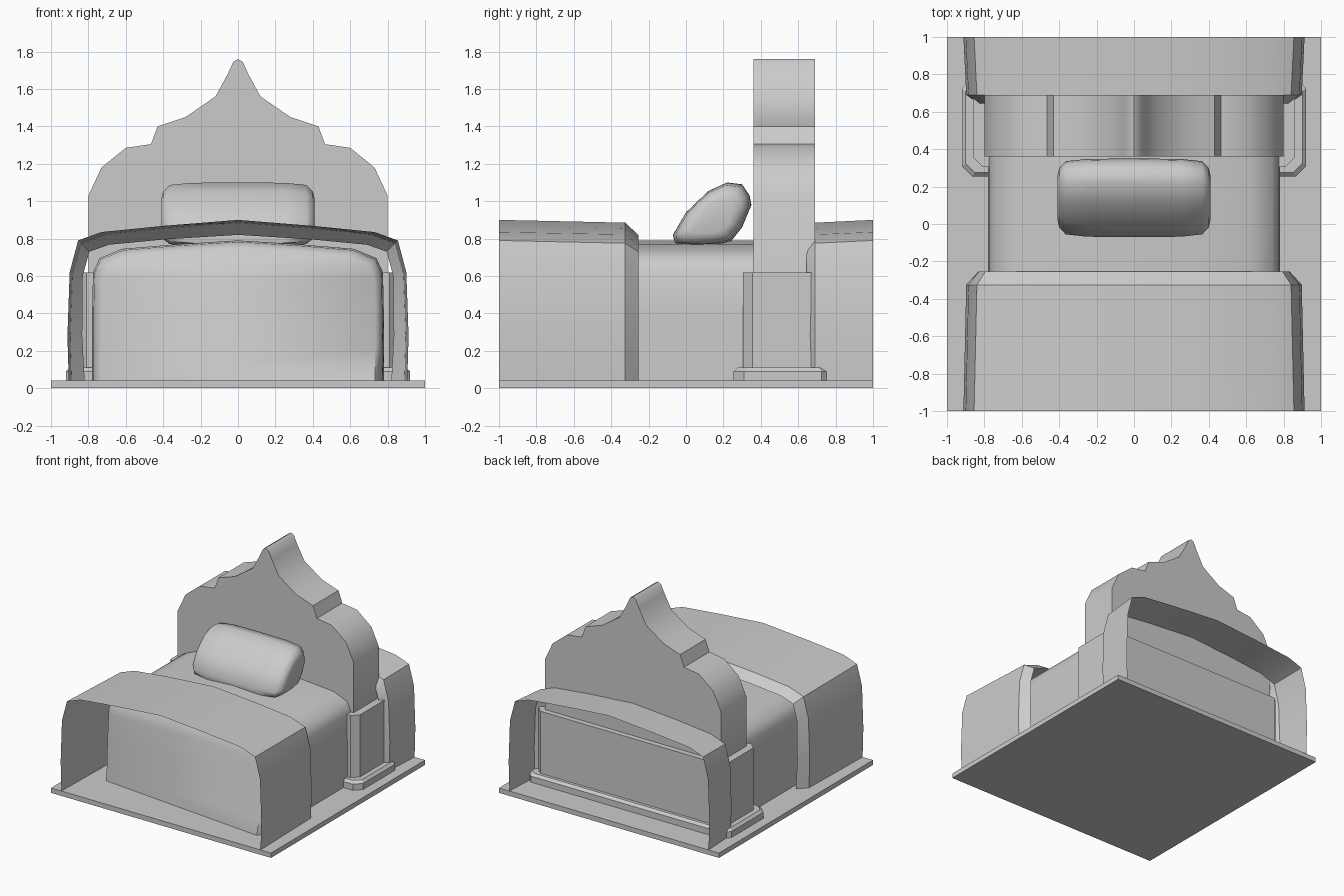
import bpy, bmesh, math

if "Cube" in bpy.data.objects:
    bpy.data.objects.remove(bpy.data.objects["Cube"])


def mirror(half):
    """Full outline from its right half (listed top/front first)."""
    left = [(-x, v) for x, v in reversed(half) if x > 0]
    return left + half


def loft(name, rings, closed=True, caps=(True, True), angle=35):
    """Skin a series of equal-length rings of 3D points."""
    bm = bmesh.new()
    vs = [[bm.verts.new(p) for p in r] for r in rings]
    n = len(rings[0])
    for a, b in zip(vs, vs[1:]):
        for i in range(n if closed else n - 1):
            j = (i + 1) % n
            bm.faces.new((a[i], a[j], b[j], b[i]))
    for ring, use in ((vs[0], caps[0]), (vs[-1], caps[1])):
        if use:
            # cap is filled in rows between opposite outline points
            for i in range((n - 1) // 2):
                quad = [ring[i], ring[i + 1], ring[n - 2 - i], ring[n - 1 - i]]
                bm.faces.new(list(dict.fromkeys(quad)))
    bmesh.ops.recalc_face_normals(bm, faces=bm.faces)
    me = bpy.data.meshes.new(name)
    bm.to_mesh(me)
    bm.free()
    ob = bpy.data.objects.new(name, me)
    bpy.context.collection.objects.link(ob)
    bpy.context.view_layer.objects.active = ob
    ob.select_set(True)
    bpy.ops.object.shade_smooth_by_angle(angle=math.radians(angle))
    ob.select_set(False)
    return ob


def along_y(outline, y):
    return [(x, y, z) for x, z in outline]


def along_z(outline, z):
    return [(x, y, z) for x, y in outline]


# base plate
bpy.ops.mesh.primitive_cube_add(size=1, location=(0, 0, 0.02))
plate = bpy.context.object
plate.name = "base_plate"
plate.scale = (2, 2, 0.04)
plate.select_set(False)

# headboard with stepped, pointed crest
crest = mirror([(0, 1.76), (0.025, 1.745), (0.055, 1.68), (0.12, 1.56),
                (0.28, 1.45), (0.43, 1.40), (0.465, 1.305), (0.60, 1.285),
                (0.73, 1.18), (0.80, 1.03), (0.80, 0.04)])
loft("headboard", [along_y(crest, 0.36), along_y(crest, 0.69)])


# chamfered plinth and pedestal around the headboard
def footprint(x, y0, y1, c):
    return mirror([(x - c, y0), (x, y0 + c), (x, y1 - c), (x - c, y1)])


wide = footprint(0.92, 0.255, 0.78, 0.055)
loft("plinth", [along_z(wide, 0.04), along_z(wide, 0.09),
                along_z(footprint(0.90, 0.275, 0.76, 0.05), 0.11)], angle=20)
post = footprint(0.86, 0.305, 0.735, 0.05)
loft("pedestal", [along_z(post, 0.04), along_z(post, 0.62)], angle=20)

# mattress with a domed top and a draped, flared front
bed = mirror([(0, 0.79), (0.32, 0.77), (0.62, 0.745), (0.74, 0.695),
              (0.775, 0.62), (0.78, 0.40), (0.78, 0.22), (0.78, 0.04)])


def drape(y, s):
    ring = []
    for x, z in bed:
        low = max(0, 1 - z / 0.6)
        ring.append((x * s, y - low * (0.10 + 0.10 * x), 0.04 + (z - 0.04) * s))
    return ring


loft("mattress", [along_y(bed, 0.5), along_y(bed, -0.48), drape(-0.58, 0.99),
                  drape(-0.64, 0.94)], closed=False, angle=60)

# thin arched blankets, open at the plate edge and pinched at the inner rim
outer = mirror([(0, 0.90), (0.40, 0.868), (0.73, 0.835), (0.855, 0.79),
                (0.90, 0.62), (0.912, 0.28), (0.905, 0.04)])
inner = mirror([(0, 0.885), (0.40, 0.855), (0.71, 0.822), (0.84, 0.775),
                (0.885, 0.61), (0.897, 0.28), (0.89, 0.04)])
rim = mirror([(0, 0.82), (0.40, 0.795), (0.69, 0.767), (0.795, 0.73),
              (0.83, 0.60), (0.833, 0.28), (0.82, 0.04)])
for name, ys in (("front_blanket", (-1, -0.325, -0.255)),
                 ("back_blanket", (1, 0.69, 0.645))):
    loft(name, [along_y(o, y) for o, y in zip((outer, inner, rim), ys)],
         closed=False, caps=(False, False))

# pillow leaning back towards the headboard
side = [(-0.07, 0.82), (-0.06, 0.775), (0.03, 0.76), (0.15, 0.765),
        (0.24, 0.785), (0.30, 0.86), (0.35, 0.98), (0.34, 1.03),
        (0.30, 1.09), (0.22, 1.10), (0.12, 1.055), (0.0, 0.94)]
cy, cz = 0.14, 0.91
rings = []
for x, s in ((-0.41, 0.55), (-0.40, 0.75), (-0.365, 0.93), (-0.25, 0.99), (0, 1),
             (0.25, 0.99), (0.365, 0.93), (0.40, 0.75), (0.41, 0.55)):
    rings.append([(x, cy + (y - cy) * s, cz + (z - cz) * s) for y, z in side])
loft("pillow", rings, angle=60)
